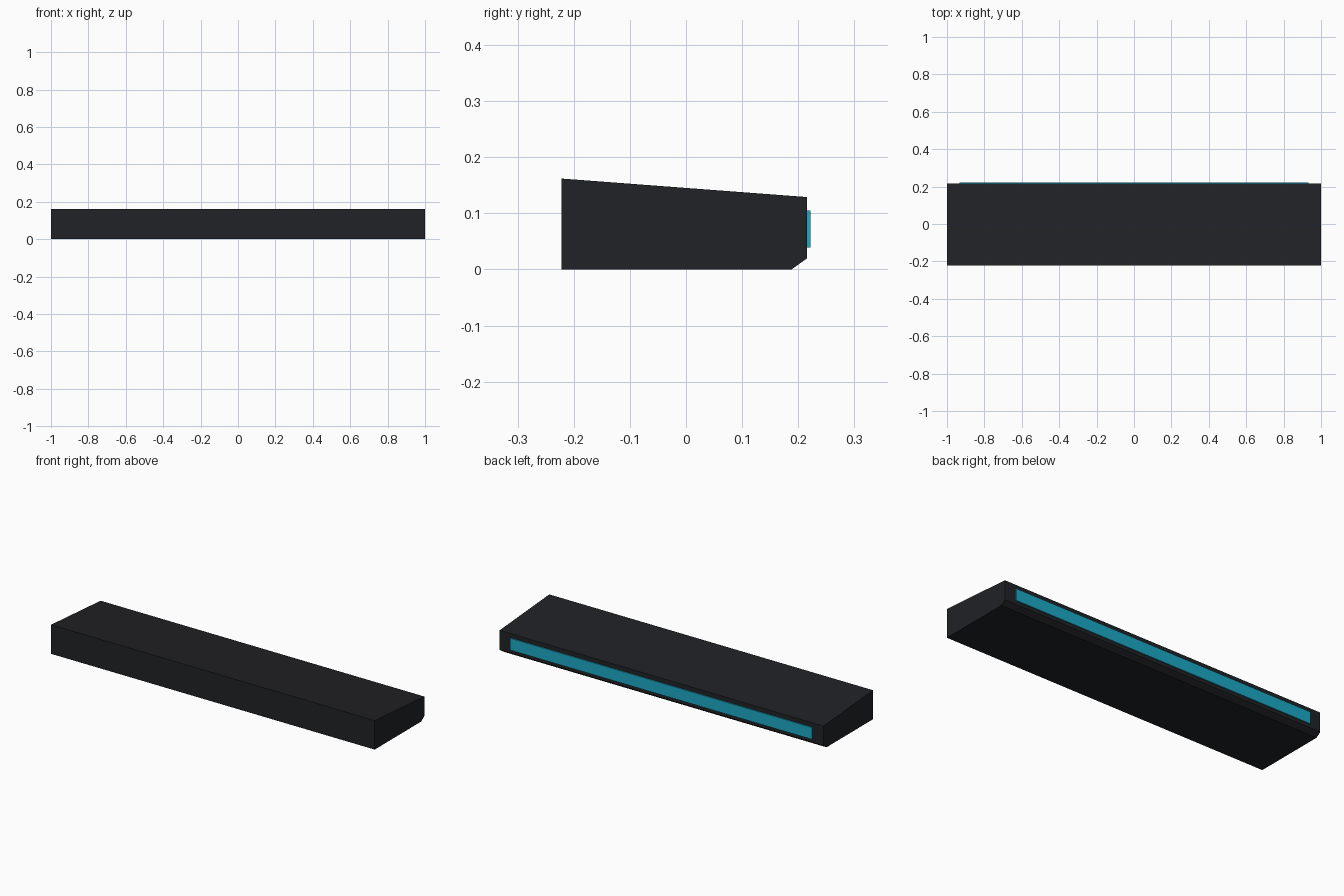
import bpy
import bmesh

if "Cube" in bpy.data.objects:
    bpy.data.objects.remove(bpy.data.objects["Cube"])


def material(name, color):
    m = bpy.data.materials.new(name)
    m.diffuse_color = color
    m.use_nodes = True
    m.node_tree.nodes["Principled BSDF"].inputs["Base Color"].default_value = m.diffuse_color
    return m


def extrude_profile(name, profile, half_width, mat):
    """Extrude a (y, z) outline symmetrically along x."""
    bm = bmesh.new()
    face = bm.faces.new([bm.verts.new((-half_width, y, z)) for y, z in profile])
    out = bmesh.ops.extrude_face_region(bm, geom=[face])
    moved = [v for v in out["geom"] if isinstance(v, bmesh.types.BMVert)]
    bmesh.ops.translate(bm, verts=moved, vec=(2 * half_width, 0, 0))
    bmesh.ops.recalc_face_normals(bm, faces=bm.faces)
    mesh = bpy.data.meshes.new(name)
    bm.to_mesh(mesh)
    bm.free()
    mesh.materials.append(mat)
    obj = bpy.data.objects.new(name, mesh)
    bpy.context.collection.objects.link(obj)
    return obj


black = material("black_plastic", (0.015, 0.016, 0.019, 1))
teal = material("teal_light", (0.012, 0.40, 0.56, 1))

# Wedge-shaped body with a chamfered lower back edge
extrude_profile("body", [(-0.222, 0), (0.188, 0), (0.216, 0.02),
                         (0.216, 0.129), (-0.222, 0.162)], 1.0, black)

# Light strip standing slightly proud of the back face
extrude_profile("light_strip", [(0.21, 0.039), (0.222, 0.039),
                                (0.222, 0.105), (0.21, 0.105)], 0.933, teal)
